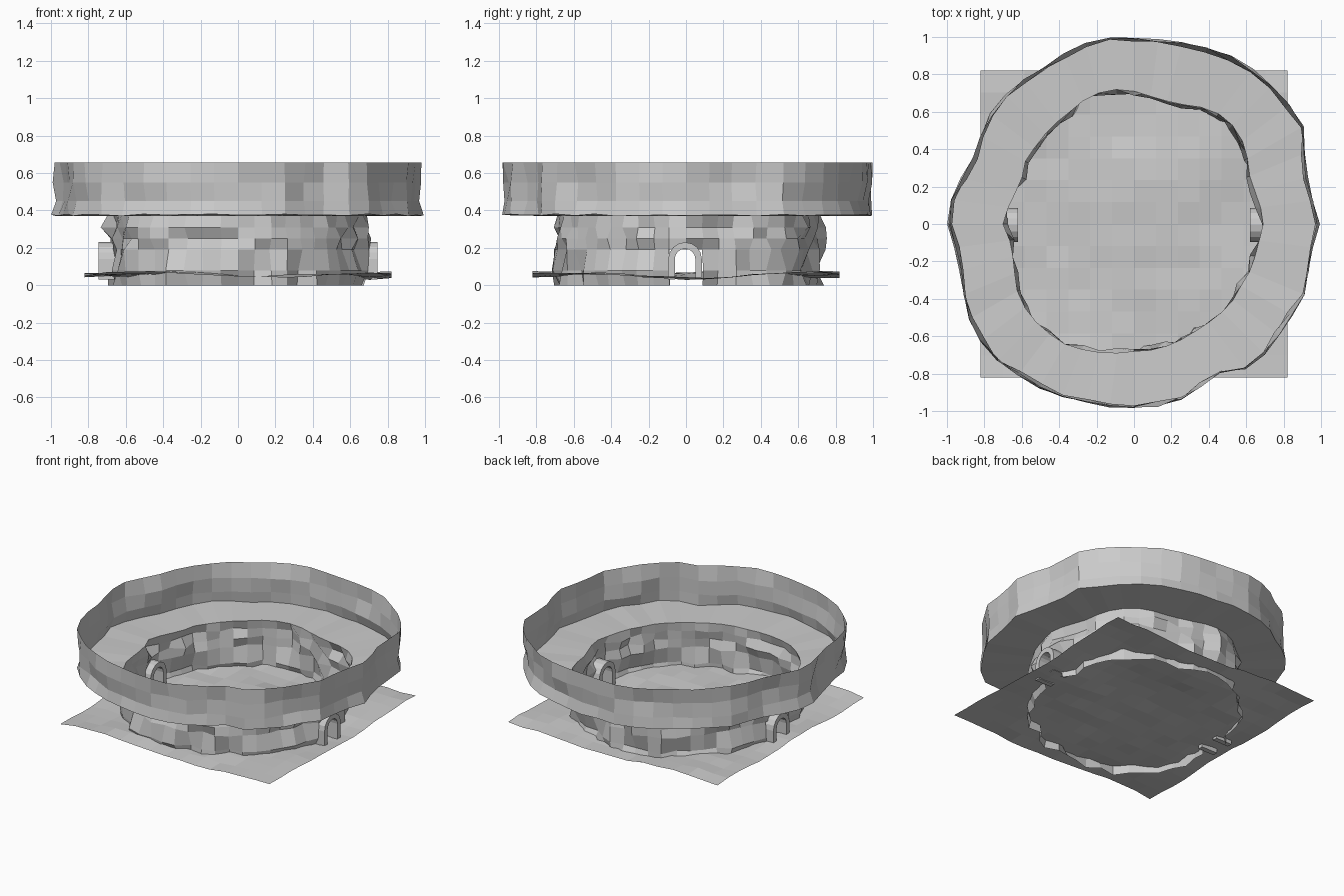
import bpy, bmesh, random
from math import sin, cos, pi, tau

cube = bpy.data.objects.get("Cube")
if cube:
    bpy.data.objects.remove(cube, do_unlink=True)

random.seed(4)
COLUMNS = 48

stone = bpy.data.materials.new("stone_grey")
stone.use_nodes = True
colour = (0.6, 0.6, 0.6, 1)
stone.diffuse_color = colour
stone.node_tree.nodes["Principled BSDF"].inputs["Base Color"].default_value = colour

# Uneven plan outlines: radius in hundredths, one entry every ten degrees
OUTER = [100, 96, 98, 105, 105, 105, 104, 102, 100, 100, 101, 100,
         97, 98, 98, 95, 93, 99, 100, 96, 98, 102, 104, 103,
         102, 100, 99, 99, 99, 96, 92, 100, 98, 98, 99, 96]
INNER = [69, 68, 66, 70, 74, 75, 72, 68, 68, 71, 73, 72,
         69, 68, 67, 67, 64, 67, 70, 66, 68, 72, 74, 74,
         74, 72, 70, 68, 68, 67, 66, 66, 67, 66, 67, 67]


def radius(outline, column):
    place = column * len(outline) / COLUMNS
    low = int(place)
    blend = place - low
    first = outline[low % len(outline)]
    second = outline[(low + 1) % len(outline)]
    return (first + (second - first) * blend) / 100


def make_ring(bm, outline, z, shift=(0, 0), lift=0):
    """One closed row of points following an outline, roughened by shift."""
    row = []
    for column in range(COLUMNS):
        r = radius(outline, column) + random.uniform(*shift)
        a = tau * column / COLUMNS
        row.append(bm.verts.new((r * cos(a), r * sin(a), z + random.uniform(0, lift))))
    return row


def bridge(bm, lower, upper):
    for i in range(len(lower)):
        j = (i + 1) % len(lower)
        bm.faces.new((lower[i], lower[j], upper[j], upper[i]))


def finish(bm, name):
    mesh = bpy.data.meshes.new(name)
    bm.to_mesh(mesh)
    bm.free()
    mesh.materials.append(stone)
    obj = bpy.data.objects.new(name, mesh)
    bpy.context.collection.objects.link(obj)
    return obj


# Arena: pit wall, flat ledge and outer wall as one rough rock skin
bm = bmesh.new()
rows = [make_ring(bm, INNER, z, (-0.03, 0.035)) for z in (0, 0.08, 0.19, 0.25, 0.31)]
rows.append(make_ring(bm, INNER, 0.37))
rows.append(make_ring(bm, OUTER, 0.37, (-0.01, 0), 0.012))
rows += [make_ring(bm, OUTER, z, (-0.035, 0)) for z in (0.45, 0.55)]
rows.append(make_ring(bm, OUTER, 0.655, (-0.02, 0)))
for lower, upper in zip(rows, rows[1:]):
    bridge(bm, lower, upper)

# Doorways through the pit wall on both sides
doors = []
for face in bm.faces:
    centre = face.calc_center_median()
    if abs(centre.y) < 0.07 and centre.z < 0.2:
        doors.append(face)
bmesh.ops.delete(bm, geom=doors, context='FACES')
finish(bm, "arena_walls")

# Uneven ground sheet
bm = bmesh.new()
bmesh.ops.create_grid(bm, x_segments=14, y_segments=14, size=0.82)
for v in bm.verts:
    x, y = v.co.x, v.co.y
    wave = sin(5 * x + 1) * cos(4 * y) + 0.5 * sin(7 * y - 3 * x)
    v.co.z = 0.055 + 0.014 * wave + random.uniform(-0.008, 0.008)
finish(bm, "ground")


# Arched stone door frames
def arch_profile(half_width, spring):
    points = [(half_width, 0)]
    for step in range(9):
        a = pi * step / 8
        points.append((half_width * cos(a), spring + half_width * sin(a)))
    return points + [(-half_width, 0)]


def door_frame(name, side):
    bm = bmesh.new()
    loops = []
    for half_width, x in ((0.09, 0.62), (0.09, 0.745), (0.055, 0.745), (0.055, 0.62)):
        loops.append([bm.verts.new((side * x, y - 0.005, z + 0.03))
                      for y, z in arch_profile(half_width, 0.11)])
    for k in range(4):
        a, b = loops[k], loops[(k + 1) % 4]
        for i in range(len(a) - 1):
            bm.faces.new((a[i], a[i + 1], b[i + 1], b[i]))
    for end in (0, -1):
        bm.faces.new([loop[end] for loop in loops])
    bmesh.ops.recalc_face_normals(bm, faces=bm.faces)
    finish(bm, name)


door_frame("left_door_frame", 1)
door_frame("right_door_frame", -1)
